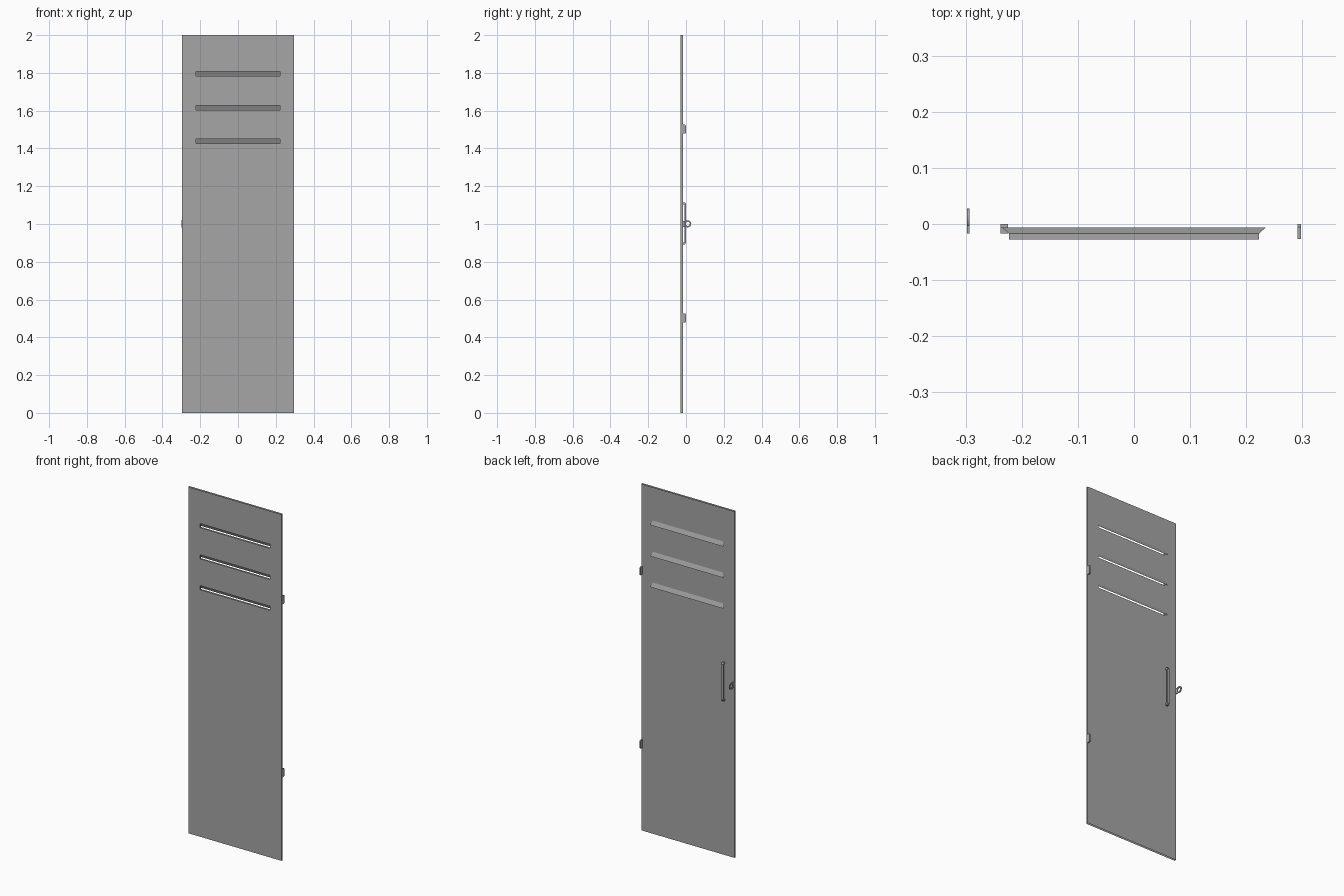
import bpy, bmesh, math

if "Cube" in bpy.data.objects:
    bpy.data.objects.remove(bpy.data.objects["Cube"])

grey = bpy.data.materials.new("painted_grey_metal")
grey.diffuse_color = (0.38, 0.38, 0.38, 1)
grey.use_nodes = True
grey.node_tree.nodes["Principled BSDF"].inputs["Base Color"].default_value = grey.diffuse_color

W, F, B = 0.297, -0.028, -0.017        # half width, front and back of the door sheet
SLOT_W, SLOT_H = 0.223, 0.012          # half sizes of a vent slot
SLOTS = (1.438, 1.616, 1.796)          # slot heights


def finish(name, bm, recalc=True):
    bmesh.ops.remove_doubles(bm, verts=bm.verts, dist=1e-5)
    if recalc:
        bmesh.ops.recalc_face_normals(bm, faces=bm.faces)
    me = bpy.data.meshes.new(name)
    bm.to_mesh(me)
    bm.free()
    me.materials.append(grey)
    ob = bpy.data.objects.new(name, me)
    bpy.context.collection.objects.link(ob)
    return ob


def face(bm, *pts):
    return bm.faces.new([bm.verts.new(p) for p in pts])


def prism(bm, outline, x0, x1):
    """Extrude a (y, z) outline along x."""
    f = face(bm, *[(x0, y, z) for y, z in outline])
    new = bmesh.ops.extrude_face_region(bm, geom=[f])["geom"]
    for v in new:
        if isinstance(v, bmesh.types.BMVert):
            v.co.x = x1


# Door sheet: folded front and back skins with three slots, open at both ends
bm = bmesh.new()
xs = (-W, -SLOT_W, SLOT_W, W)
zs = [0] + [s + d for s in SLOTS for d in (-SLOT_H, SLOT_H)] + [2]
for k in range(len(zs) - 1):
    z0, z1 = zs[k], zs[k + 1]
    for i in range(3):
        x0, x1 = xs[i], xs[i + 1]
        if i == 1 and k % 2 == 1:      # slot: line its rim
            for z in (z0, z1):
                face(bm, (x0, F, z), (x1, F, z), (x1, B, z), (x0, B, z))
            for x in (x0, x1):
                face(bm, (x, F, z0), (x, B, z0), (x, B, z1), (x, F, z1))
            continue
        for y in (F, B):
            face(bm, (x0, y, z0), (x1, y, z0), (x1, y, z1), (x0, y, z1))
    for x in (-W, W):                  # side edges
        face(bm, (x, F, z0), (x, B, z0), (x, B, z1), (x, F, z1))
finish("door_panel", bm)

# Sloping louvres behind the slots
for n, z in enumerate(SLOTS):
    bm = bmesh.new()
    face(bm, (SLOT_W, B, z + SLOT_H), (-SLOT_W, B, z + SLOT_H),
         (-0.235, -0.006, z - SLOT_H), (0.235, -0.006, z - SLOT_H))
    finish(f"vent_louvre_{n + 1}", bm, False)

# Hinge leaves with clipped corners
for name, z in (("lower_hinge", 0.502), ("upper_hinge", 1.502)):
    bm = bmesh.new()
    prism(bm, [(-0.027, z - 0.024), (-0.005, z - 0.024), (0, z - 0.019),
               (0, z + 0.019), (-0.005, z + 0.024), (-0.027, z + 0.024)], 0.291, 0.2975)
    finish(name, bm)

# Pull handle: bracket with clipped corners
bm = bmesh.new()
prism(bm, [(B, 0.892), (-0.006, 0.892), (0, 0.900), (0, 1.106), (-0.006, 1.114),
           (B, 1.114), (B, 1.104), (-0.010, 1.104), (-0.008, 1.101),
           (-0.008, 0.905), (-0.010, 0.902), (B, 0.902)], -0.238, -0.225)
finish("pull_handle", bm)

# Padlock eye: short tab and ring
bm = bmesh.new()
prism(bm, [(B, 0.985), (-0.003, 0.985), (-0.003, 1.017), (B, 1.017)], -0.298, -0.293)
N, cy, cz = 24, 0.009, 1.001
for i in range(N):
    a, b = (2 * math.pi * j / N for j in (i, i + 1))
    q = [(cy + r * math.cos(t), cz + r * math.sin(t))
         for r, t in ((0.011, a), (0.019, a), (0.019, b), (0.011, b))]
    for x in (-0.298, -0.293):
        face(bm, *[(x, y, z) for y, z in q])
    for p, s in ((q[0], q[3]), (q[1], q[2])):
        face(bm, (-0.298, *p), (-0.293, *p), (-0.293, *s), (-0.298, *s))
finish("padlock_eye", bm)
